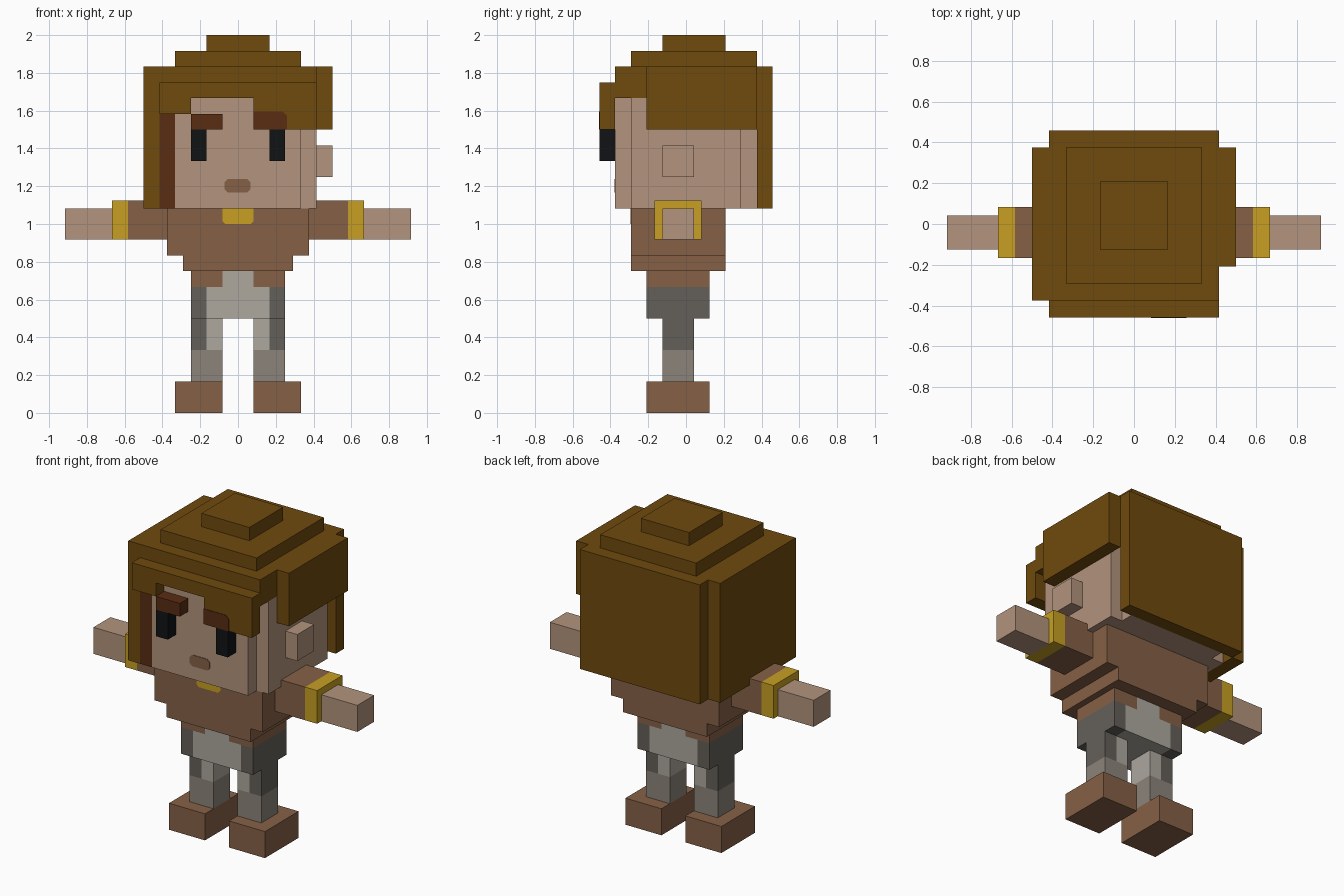
import bpy, bmesh
from mathutils import Vector

if "Cube" in bpy.data.objects:
    bpy.data.objects.remove(bpy.data.objects["Cube"], do_unlink=True)

U = 1 / 12  # one block; all sizes below are in blocks


def material(name, hex_code):
    srgb = [int(hex_code[i:i + 2], 16) / 255 for i in (0, 2, 4)]
    col = [c / 12.92 if c <= 0.04045 else ((c + 0.055) / 1.055) ** 2.4 for c in srgb] + [1]
    m = bpy.data.materials.new(name)
    m.use_nodes = True
    m.diffuse_color = col
    m.node_tree.nodes["Principled BSDF"].inputs["Base Color"].default_value = col
    return m


HAIR = material("hair brown", "704A0D")
SKIN = material("skin", "B3947D")
CLOTH = material("leather brown", "866146")
GOLD = material("gold trim", "C8A023")
DARK = material("dark brown", "5A2D13")
BLACK = material("eye black", "101214")
LIGHT = material("light grey", "ADA89F")
MID = material("mid grey", "8C847A")
DEEP = material("deep grey", "64605A")


def finish(name, bm, mats):
    bmesh.ops.recalc_face_normals(bm, faces=bm.faces)
    bmesh.ops.scale(bm, vec=(U, U, U), verts=bm.verts)
    me = bpy.data.meshes.new(name)
    bm.to_mesh(me)
    bm.free()
    for m in mats:
        me.materials.append(m)
    ob = bpy.data.objects.new(name, me)
    bpy.context.collection.objects.link(ob)
    return ob


def box(name, x, y, z, mats, cuts=(), rule=None):
    """Box from ranges; optional (axis, value) cuts and a colour rule on face centres."""
    bm = bmesh.new()
    bmesh.ops.create_cube(bm, size=1)
    for v in bm.verts:
        v.co = [r[0] if c < 0 else r[1] for r, c in zip((x, y, z), v.co)]
    for axis, value in cuts:
        co, no = Vector(), Vector()
        co[axis], no[axis] = value, 1
        bmesh.ops.bisect_plane(bm, geom=bm.verts[:] + bm.edges[:] + bm.faces[:],
                               plane_co=co, plane_no=no)
    if rule:
        for f in bm.faces:
            f.material_index = rule(f.calc_center_median())
    return finish(name, bm, mats)


def prism(name, outline, y, mat):
    """Front outline in x and z, extruded along y."""
    bm = bmesh.new()
    face = bm.faces.new([bm.verts.new((px, y[0], pz)) for px, pz in outline])
    new = bmesh.ops.extrude_face_region(bm, geom=[face])["geom"]
    verts = [g for g in new if isinstance(g, bmesh.types.BMVert)]
    bmesh.ops.translate(bm, vec=(0, y[1] - y[0], 0), verts=verts)
    return finish(name, bm, [mat])


def span(side, a, b):
    return sorted((side * a, side * b))


# Colour rules for the trousers
def hip_rule(c):
    if c.z > 8 and abs(c.x) > 1:
        return 2
    return 0 if abs(c.x) < 2 else 1


def leg_rule(c):
    if c.z < 4:
        return 2
    return 0 if abs(c.x) < 2 else 1


# Trousers and tunic
box("hips", (-3, 3), (-2.5, 1.5), (6, 9), [LIGHT, DEEP, CLOTH],
    [(0, -2), (0, -1), (0, 1), (0, 2), (2, 8)], hip_rule)
prism("tunic", [(-3.5, 9), (3.5, 9), (3.5, 10), (4.5, 10), (4.5, 13),
                (-4.5, 13), (-4.5, 10), (-3.5, 10)], (-3.5, 2.5), CLOTH)
prism("collar_trim", [(-0.8, 12), (0.8, 12), (1, 12.2), (1, 13), (-1, 13), (-1, 12.2)],
      (-3.54, -3.5), GOLD)

# Limbs, mirrored
for side, label in ((1, "left"), (-1, "right")):
    box(label + "_leg", span(side, 1, 3), (-1.5, 0.5), (2, 6), [LIGHT, DEEP, MID],
        [(0, side * 2), (2, 4)], leg_rule)
    box(label + "_boot", span(side, 1, 4), (-2.5, 1.5), (0, 2), [CLOTH])
    box(label + "_sleeve", span(side, 4.5, 7), (-2, 1), (11, 13.5), [CLOTH])
    box(label + "_cuff", span(side, 7, 8), (-2, 1), (11, 13.5), [GOLD])
    box(label + "_hand", span(side, 8, 11), (-1.5, 0.5), (11, 13), [SKIN])
    box(label + "_cheek", span(side, 4, 5), (-3.5, 3.5), (13, 20), [SKIN])
    box(label + "_eye", span(side, 2, 3), (-5.5, -4.5), (16, 18), [BLACK])

# Head and face
box("head", (-4, 4), (-4.5, 4.5), (13, 20), [SKIN])
box("left_ear", (5, 6), (-1.5, 0.5), (15, 17), [SKIN])
prism("mouth", [(-0.65, 14), (0.6, 14), (0.8, 14.2), (0.8, 14.65), (0.6, 14.85),
                (-0.65, 14.85), (-0.85, 14.65), (-0.85, 14.2)], (-4.54, -4.5), CLOTH)
box("right_brow", (-3, -1), (-5.5, -4.5), (18, 19), [DARK])
prism("left_brow", [(1, 18), (3.1, 18), (3.1, 18.9), (2.85, 19.15), (1, 19.15)],
      (-5.54, -5.5), DARK)
box("sideburn", (-5, -4), (-4.5, -3.5), (13, 20), [DARK])

# Hair
prism("fringe", [(-5, 19), (-3, 19), (-3, 20), (1, 20), (1, 18), (5, 18), (5, 21), (-5, 21)],
      (-5.5, -4.5), HAIR)
box("hair_cap", (-5, 5), (-4.5, 4.5), (20, 22), [HAIR])
box("hair_back", (-5, 5), (4.5, 5.5), (13, 22), [HAIR])
box("hair_right_side", (-6, -5), (-4.5, 4.5), (13, 22), [HAIR])
box("hair_left_side", (5, 6), (-2.5, 4.5), (18, 22), [HAIR])
box("hair_upper_tier", (-4, 4), (-3.5, 4.5), (22, 23), [HAIR])
box("hair_top_tier", (-2, 2), (-1.5, 2.5), (23, 24), [HAIR])
